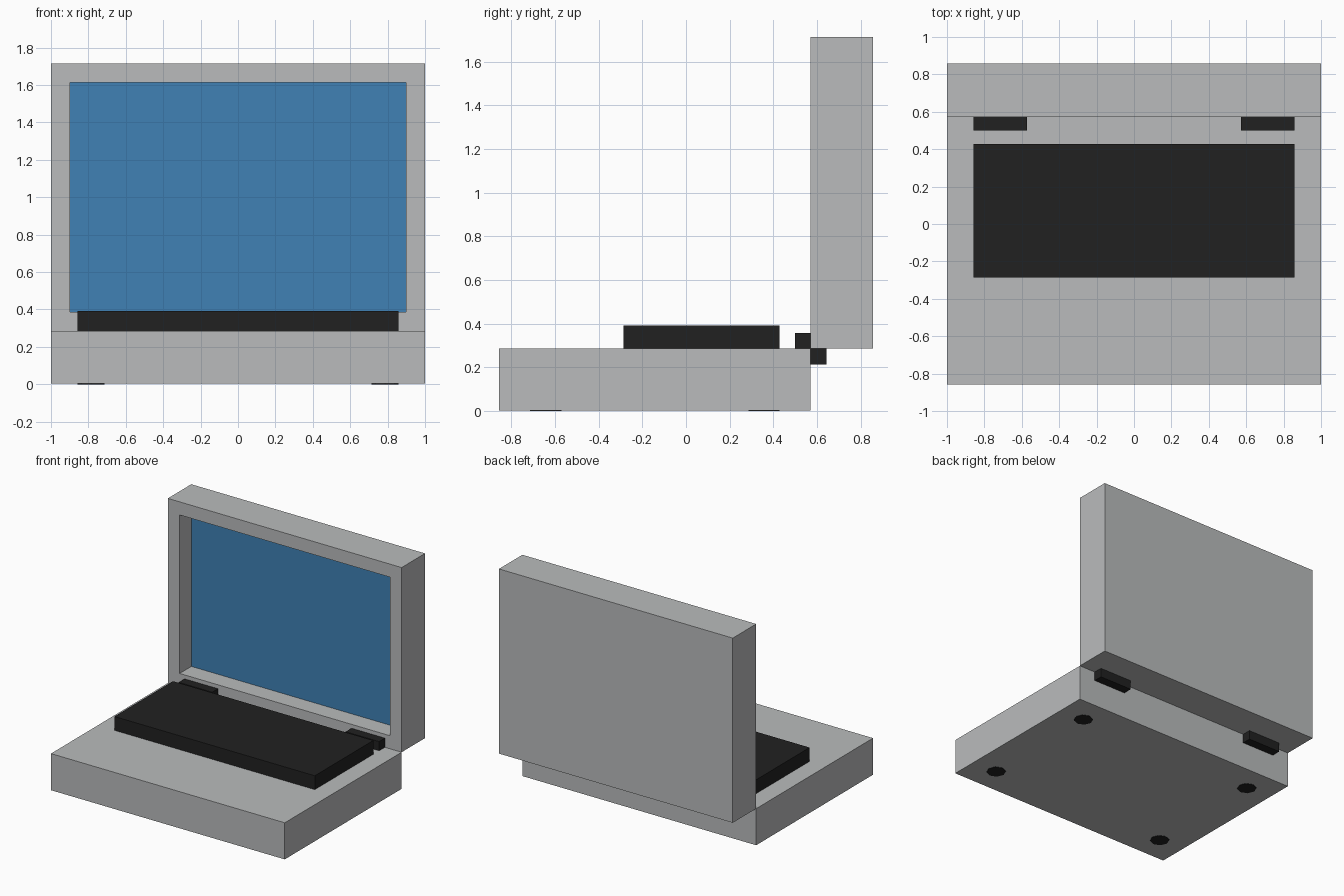
import bpy
import bmesh
from mathutils import Matrix, Vector

if "Cube" in bpy.data.objects:
    bpy.data.objects.remove(bpy.data.objects["Cube"])


def material(name, colour):
    m = bpy.data.materials.new(name)
    m.diffuse_color = (*colour, 1)
    m.use_nodes = True
    m.node_tree.nodes["Principled BSDF"].inputs["Base Color"].default_value = m.diffuse_color
    return m


GREY = material("case grey", (0.49, 0.50, 0.505))
BLACK = material("matte black", (0.015, 0.015, 0.015))
BLUE = material("screen blue", (0.05, 0.22, 0.46))


def box(name, lo, hi, *mats):
    """Box between two opposite corners."""
    lo, hi = Vector(lo), Vector(hi)
    bm = bmesh.new()
    bmesh.ops.create_cube(bm, size=1, matrix=Matrix.Translation((lo + hi) / 2)
                          @ Matrix.Diagonal((*(hi - lo), 1)))
    return finish(name, bm, *mats)


def finish(name, bm, *mats):
    mesh = bpy.data.meshes.new(name)
    bm.to_mesh(mesh)
    bm.free()
    for m in mats:
        mesh.materials.append(m)
    obj = bpy.data.objects.new(name, mesh)
    bpy.context.collection.objects.link(obj)
    return obj


# Base and raised keyboard block
box("base", (-1, -0.857, 0.003), (1, 0.571, 0.286), GREY)
box("keyboard", (-0.857, -0.286, 0.286), (0.857, 0.429, 0.393), BLACK)

# Lid: front face inset to a bezel, then pushed back into a blue screen
lid = box("lid", (-1, 0.571, 0.286), (1, 0.857, 1.714), GREY, BLUE)
bm = bmesh.new()
bm.from_mesh(lid.data)
screen = min(bm.faces, key=lambda f: f.calc_center_median().y)
bmesh.ops.inset_region(bm, faces=[screen], thickness=0.143)
bmesh.ops.inset_region(bm, faces=[screen], thickness=0)
for v in screen.verts:
    v.co.y += 0.143
screen.material_index = 1
bm.to_mesh(lid.data)
bm.free()

for side, s in (("left", -1), ("right", 1)):
    # Hinge blocks straddling the joint
    x0, x1 = sorted((s * 0.571, s * 0.857))
    box(f"hinge_{side}", (x0, 0.5, 0.214), (x1, 0.643, 0.357), BLACK)
    # Thin round feet under the base
    for end, y in (("front", -0.643), ("back", 0.357)):
        bm = bmesh.new()
        bmesh.ops.create_cone(bm, cap_ends=True, segments=8, radius1=0.0714,
                              radius2=0.0714, depth=0.006,
                              matrix=Matrix.Translation((s * 0.786, y, 0.003)))
        finish(f"foot_{end}_{side}", bm, BLACK)
